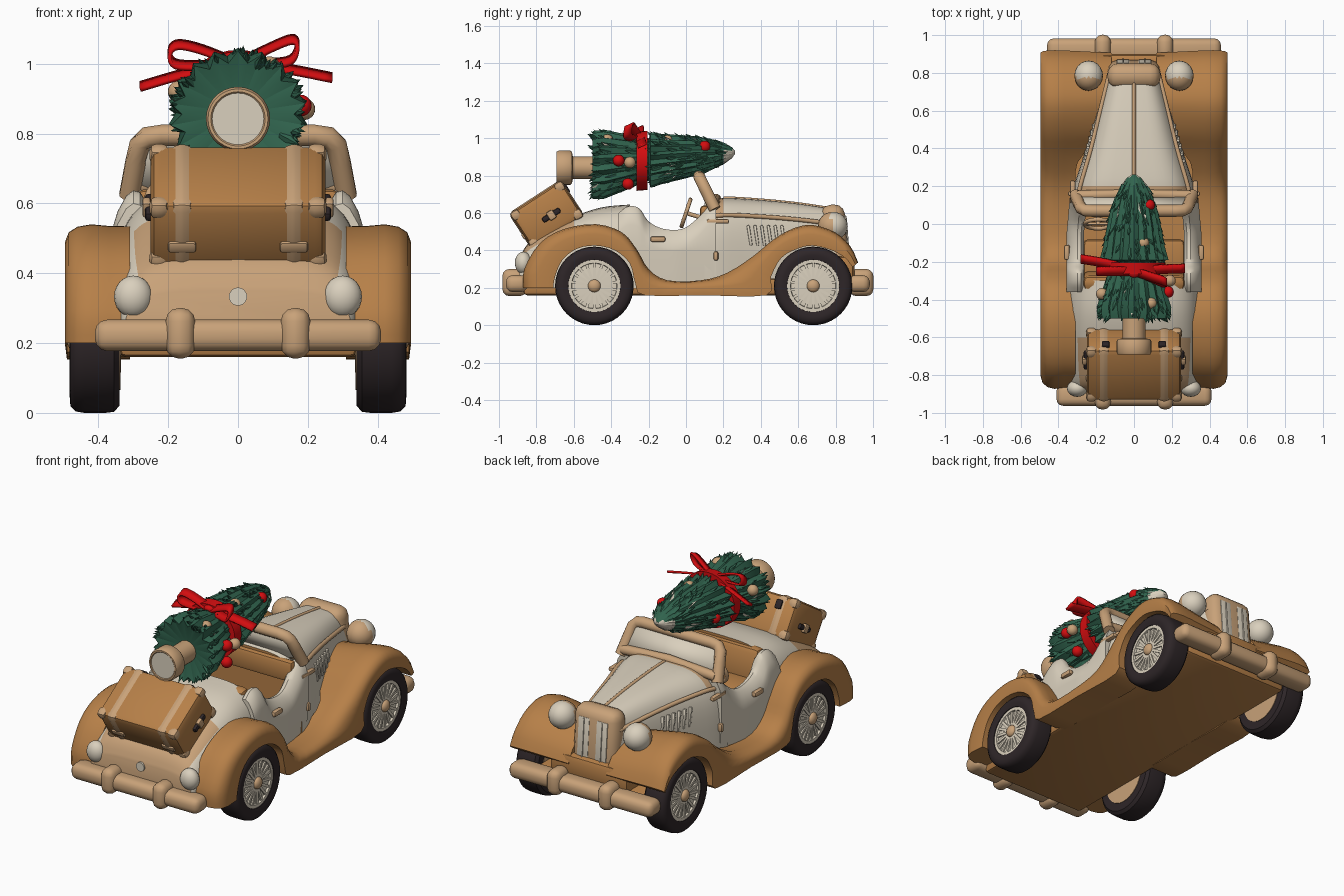
import bpy, bmesh, math, random
from mathutils import Matrix, Vector

if "Cube" in bpy.data.objects:
    bpy.data.objects.remove(bpy.data.objects["Cube"])
random.seed(4)

def material(name, r, g, b):
    m = bpy.data.materials.new(name)
    m.diffuse_color = (r, g, b, 1)
    m.use_nodes = True
    m.node_tree.nodes["Principled BSDF"].inputs["Base Color"].default_value = m.diffuse_color
    return m
BROWN = material("caramel brown", .47, .215, .065)
TAN = material("tan", .58, .36, .19)
CREAM = material("cream", .70, .63, .51)
DARK = material("tyre black", .027, .019, .021)
GREEN = material("fir green", .03, .125, .075)
RED = material("ribbon red", .65, .004, .005)

def finish(name, bm, mats, mirror=False, angle=40, rule=None, solid=0):
    mats = mats if isinstance(mats, list) else [mats]
    bmesh.ops.recalc_face_normals(bm, faces=bm.faces)
    if rule:
        for f in bm.faces:
            f.material_index = rule(f.calc_center_median(), f.normal)
    me = bpy.data.meshes.new(name)
    bm.to_mesh(me); bm.free()
    ob = bpy.data.objects.new(name, me)
    bpy.context.collection.objects.link(ob)
    for m in mats: me.materials.append(m)
    bpy.ops.object.select_all(action='DESELECT')
    ob.select_set(True)
    bpy.context.view_layer.objects.active = ob
    bpy.ops.object.shade_smooth_by_angle(angle=math.radians(angle))
    if mirror: ob.modifiers.new("mirror", 'MIRROR')
    if solid:
        s = ob.modifiers.new("solid", 'SOLIDIFY'); s.thickness = solid; s.offset = 0
    return ob

def box(name, loc, size, mat, bevel=.01, tilt=0, mirror=False, seg=2):
    bm = bmesh.new()
    bmesh.ops.create_cube(bm, size=1, matrix=Matrix.Diagonal((*size, 1)))
    if bevel:
        bmesh.ops.bevel(bm, geom=bm.edges[:], offset=bevel, segments=seg, profile=.5, affect='EDGES')
    bm.transform(Matrix.Translation(loc) @ Matrix.Rotation(tilt, 4, 'X'))
    return finish(name, bm, mat, mirror)

def ball(name, loc, size, mats, mirror=False, rule=None):
    bm = bmesh.new()
    bmesh.ops.create_uvsphere(bm, u_segments=20, v_segments=12, radius=1,
                              matrix=Matrix.Translation(loc) @ Matrix.Diagonal((*size, 1)))
    return finish(name, bm, mats, mirror, rule=rule)

def loft(name, rows, mats, closed=True, caps=True, **kw):
    bm = bmesh.new()
    vs = [[bm.verts.new(p) for p in r] for r in rows]
    n = len(rows[0])
    for a, b in zip(vs, vs[1:]):
        for i in range(n if closed else n - 1):
            j = (i + 1) % n
            bm.faces.new((a[i], a[j], b[j], b[i]))
    if caps and closed:
        bm.faces.new(vs[0]); bm.faces.new(vs[-1])
    return finish(name, bm, mats, **kw)

def smooth(pts, k=4):
    # Catmull-Rom refinement of a short control list
    P = [Vector(p) for p in pts]; out = []
    for i in range(len(P) - 1):
        a, b, c, d = P[max(i-1, 0)], P[i], P[i+1], P[min(i+2, len(P)-1)]
        for s in range(k):
            t = s / k
            out.append(.5*(2*b + (c-a)*t + (2*a-5*b+4*c-d)*t*t + (3*b-a-3*c+d)*t**3))
    return out + [P[-1]]

def tube(name, pts, r, mat, mirror=False, closed=False):
    P = [Vector(p) for p in pts]; rows = []; n = len(P)
    for i, p in enumerate(P):
        d = (P[(i+1) % n] - P[i-1]) if closed else (P[min(i+1, n-1)] - P[max(i-1, 0)])
        q = d.to_track_quat('Z', 'Y')
        rows.append([p + q @ Vector((r*math.cos(a*math.pi/5), r*math.sin(a*math.pi/5), 0)) for a in range(10)])
    if closed: rows.append(rows[0])
    return loft(name, rows, mat, caps=not closed, mirror=mirror)

def disc_x(name, prof, c, mat, n=40):
    # revolve an (x, radius) profile about an axle
    rows = [[(x, c[0] + r*math.cos(a*math.tau/n), c[1] + r*math.sin(a*math.tau/n)) for a in range(n)] for x, r in prof]
    return loft(name, rows, mat, mirror=True)

# Body shells: rounded sections along the car
def shell(name, stations, mats, rule=None, base=.2, p=.5):
    rows = []
    for y, w, top in smooth(stations):
        rows.append([(math.copysign(w*abs(math.cos(t))**p, math.cos(t)), y, base + (top-base)*max(math.sin(t), 0)**p)
                     for t in (i*math.pi/24 for i in range(25))])
    return loft(name, rows, mats, rule=rule)
shell("rear_body", [(-.89, .325, .35), (-.85, .34, .43), (-.75, .35, .50), (-.6, .355, .58), (-.45, .36, .63), (-.3, .355, .645)],
      [CREAM, TAN, BROWN], lambda c, n: 2 if n.y > .9 else int(abs(c.x) < .29 and c.y < -.6))
HOOD = [(.1, .34, .655), (.2, .32, .68), (.4, .255, .67), (.6, .20, .65), (.8, .145, .62)]
shell("hood", HOOD, [CREAM, TAN, BROWN], lambda c, n: 2 if n.y < -.9 else int(.14 < c.y < .2 and c.z > .56))

# Door panels with the cutaway top
prof = smooth([(-.36, .60, 0), (-.31, .635, 0), (-.25, .625, 0), (-.2, .555, 0), (-.12, .515, 0), (-.02, .515, 0),
               (.06, .57, 0), (.12, .635, 0), (.16, .65, 0)])
rows = []
for y, z, _ in prof:
    k = min(1, max(0, (y+.05)/.2)) * .018
    rows.append([(x - k, y, h) for x, h in ((.265, .2), (.265, z-.03), (.28, z-.005), (.30, z), (.32, z-.015), (.345, z-.06), (.357, z-.10), (.357, .40), (.345, .2))])
loft("door_panel", rows, CREAM, mirror=True)
box("door_handle", (.355, -.15, .46), (.03, .08, .03), TAN, mirror=True)
box("door_hinge", (.335, .16, .37), (.03, .025, .05), TAN, mirror=True)
box("door_hinge_upper", (.325, .17, .555), (.03, .12, .025), TAN, mirror=True)

# Fenders and running boards: top edge and bottom edge pairs (y, z, y, z)
F = smooth([Vector(v) for v in [
    (-.87, .20, -.71, .20), (-.865, .30, -.70, .26), (-.78, .44, -.66, .35), (-.65, .515, -.58, .41),
    (-.48, .54, -.48, .425), (-.34, .495, -.38, .40), (-.26, .40, -.30, .33), (-.2, .30, -.27, .22),
    (-.1, .24, -.22, .16), (.08, .24, .1, .16), (.22, .28, .43, .16), (.36, .37, .455, .26), (.47, .46, .51, .36),
    (.58, .52, .60, .41), (.68, .535, .68, .425), (.80, .495, .78, .40), (.88, .42, .85, .36), (.92, .335, .89, .31)]], 3)
rows = []
for a, b, c, d in F:
    k = max(0, min(1, (a-.3)/.25))
    xin = .31 - .19*k
    rows.append([(x, a+(c-a)*f, b+(d-b)*f) for x, f in
                 ((xin, .05+.4*k), (.37, .04), (.42, 0), (.46, .06), (.485, .2), (.496, .45), (.49, 1), (xin, 1))])
loft("fender", rows, BROWN, mirror=True)
box("underbody", (0, 0, .205), (.68, 1.74, .09), BROWN, .02)
box("front_apron", (0, .80, .30), (.5, .2, .14), BROWN, .03)

# Wheels
for nm, y in (("rear", -.49), ("front", .68)):
    c = (y, .21)
    disc_x(nm + "_tyre", [(.34, .14), (.34, .19), (.355, .207), (.38, .21), (.44, .21), (.465, .206), (.48, .19), (.482, .165), (.475, .14), (.44, .136)], c, DARK)
    disc_x(nm + "_wheel_disc", [(.40, .138), (.458, .138), (.460, .10), (.465, .03)], c, CREAM)
    disc_x(nm + "_rim", [(.45, .14), (.471, .14), (.471, .122), (.45, .118)], c, CREAM)
    disc_x(nm + "_wheel_back", [(.335, .06), (.337, .145), (.36, .145)], c, TAN)
    ball(nm + "_hub", (.468, *c), (.022, .034, .034), TAN, True)
    bm = bmesh.new()
    for i in range(18):
        m = Matrix.Translation((.462, *c)) @ Matrix.Rotation(i*math.tau/18, 4, 'X') @ Matrix.Translation((0, 0, .08))
        bmesh.ops.create_cube(bm, size=1, matrix=m @ Matrix.Diagonal((.012, .015, .10, 1)))
    finish(nm + "_spokes", bm, CREAM, True)

# Bumpers and lamps
for nm, y, w, s in (("rear", -.905, .41, -1), ("front", .925, .46, 1)):
    box(nm + "_bumper", (0, y, .222), (2*w, .115, .09), TAN, .035, seg=3)
    box(nm + "_overrider", (.165, y+.012*s, .228), (.085, .13, .145), TAN, .038, mirror=True, seg=3)
ball("tail_lamp", (.3, -.87, .333), (.055, .045, .06), CREAM, True)
bm = bmesh.new()
bmesh.ops.create_cone(bm, cap_ends=True, segments=24, radius1=.026, radius2=.026, depth=.02,
                      matrix=Matrix.Translation((0, -.888, .333)) @ Matrix.Rotation(math.pi/2, 4, 'X'))
finish("rear_badge", bm, CREAM)
ball("headlamp", (.24, .785, .53), (.076, .08, .076), [TAN, CREAM], True, lambda c, n: int(c.y > .775))

# Grille
box("grille_shell", (0, .795, .46), (.28, .13, .37), TAN, .055, .08, seg=3)
box("grille_panel", (.058, .857, .455), (.07, .012, .27), CREAM, .004, .08, True)
box("grille_slat", (.058, .863, .455), (.008, .012, .26), CREAM, .003, .08, True)

# Hood seams and louvres
tube("hood_centre_seam", [(0, y, t-.002) for y, w, t in smooth(HOOD)[4:]], .010, TAN)
tube("hood_side_seam", [(w*.89, y, .2+(t-.2)*.81) for y, w, t in smooth(HOOD)], .012, TAN, True)
for i in range(6):
    y = .34 + i*.036
    box("louvre_%d" % i, (.257-(y-.34)*.28, y, .48), (.03, .016, .11), CREAM, .005, .15, True)

# Windscreen
def ws(x, t): return (x, .155-.085*t, .62+.175*t)
half = [(.310, 0), (.292, .55), (.28, .85), (.258, .97), (.22, 1)]
tube("windscreen_frame", [ws(*h) for h in half] + [ws(-x, t) for x, t in half[::-1]], .032, TAN)
tube("windscreen_base", [(-.3, .15, .65), (0, .16, .675), (.3, .15, .65)], .028, TAN)
loft("windscreen_glass", [[ws(-.31, .05), ws(.31, .05)], [ws(-.28, .95), ws(.28, .95)]], CREAM, closed=False, solid=.03)

# Cockpit
box("cockpit_floor", (0, -.1, .3), (.58, .5, .14), BROWN, 0)
box("seat_cushion", (0, -.19, .41), (.54, .22, .12), BROWN, .03)
box("seat_back", (0, -.30, .53), (.54, .08, .2), BROWN, .03, .15)
box("dashboard", (0, .10, .58), (.58, .05, .12), BROWN, .02)
M = Matrix.Translation((-.19, 0, .6)) @ Matrix.Rotation(1.25, 4, 'X')
tube("steering_wheel", [M @ Vector((.07*math.cos(a*math.tau/24), .075*math.sin(a*math.tau/24), 0)) for a in range(24)], .011, TAN, closed=True)
tube("steering_column", [(-.19, 0, .6), (-.19, .1, .57)], .012, TAN)
box("steering_spoke", (-.19, 0, .6), (.13, .012, .016), TAN, .003, -.3)

# Suitcase, tilted on the tail
T = math.radians(33)
CASE = Matrix.Translation((0, -.745, .59)) @ Matrix.Rotation(T, 4, 'X')
def case(name, loc, size, mat, bevel=.01, mirror=False):
    box(name, CASE @ Vector(loc), size, mat, bevel, T, mirror)
case("suitcase", (0, 0, 0), (.50, .325, .225), BROWN, .03)
case("suitcase_strap", (.16, 0, 0), (.07, .337, .237), TAN, .03, True)
case("suitcase_buckle", (.16, -.163, -.03), (.08, .02, .035), TAN, .008, True)
case("suitcase_handle", (.252, .02, -.015), (.03, .11, .03), DARK, .01, True)
case("suitcase_handle_mount", (.262, .02, -.015), (.024, .04, .05), TAN, .008, True)
case("suitcase_clasp", (.15, .165, .06), (.04, .02, .05), DARK, .006, True)
for i, (a, b) in enumerate(((-1, -1), (-1, 1), (1, -1), (1, 1))):
    case("suitcase_corner_%d" % i, (.226, a*.139, b*.088), (.056, .056, .056), TAN, .02, True)

# Fir tree lying along the car: a lower and a fuller upper tier
def axis(y): return .855 + .09*(y+.5)
def wide(y): return 1.08 if y < -.195 else 1.25
def around(y, r, n, jit=0):
    return [(wide(y)*rr*math.cos(a), y, axis(y)+rr*math.sin(a)) for a, rr in
            ((i*math.tau/n, r*(1+(jit if i % 2 else -jit))) for i in range(n))]
TREE = [(-.47, .05, 0), (-.50, .165, .1), (-.44, .175, .06), (-.33, .145, .05), (-.25, .12, .03), (-.20, .105, .02),
        (-.19, .135, .1), (-.12, .125, .06), (-.02, .112, .05), (.06, .098, .06), (.13, .08, .06), (.2, .057, .03), (.245, .03, 0), (.262, .008, 0)]
loft("fir_tree", [around(y, r, 36, j) for y, r, j in TREE], [GREEN, CREAM], angle=25, rule=lambda c, n: int(c.y > .21 and c.z < axis(c.y)+.015))
bm = bmesh.new()
for i in range(330):
    k = random.random()
    y = -.5 + .68*k**1.3
    r = next(r0+(r1-r0)*(y-y0)/(y1-y0) for (y0, r0, _), (y1, r1, _) in zip(TREE[1:], TREE[2:]) if y0 <= y <= y1)
    a = random.uniform(0, math.tau)
    d = Vector((math.cos(a), -random.uniform(.8, 1.8), math.sin(a)))
    p = Vector((wide(y)*.97*r*math.cos(a), y, axis(y)+.97*r*math.sin(a)))
    bmesh.ops.create_cone(bm, segments=5, radius1=.02, radius2=0, depth=.07,
                          matrix=Matrix.Translation(p) @ d.to_track_quat('Z', 'Y').to_matrix().to_4x4())
finish("fir_needles", bm, [GREEN, CREAM], angle=20, rule=lambda c, n: int(random.random() < .04))
loft("trunk", [[(r*math.cos(a*math.tau/28), y, .842+r*math.sin(a*math.tau/28)) for a in range(28)] for y, r in
               ((-.688, .01), (-.688, .074), (-.692, .078), (-.692, .086), (-.68, .092), (-.62, .092), (-.61, .085), (-.605, .06), (-.45, .06))],
     [TAN, CREAM], rule=lambda c, n: int(c.y < -.687 and math.hypot(c.x, c.z-.842) < .07))

# Ribbon band and bow
def ribbon(name, pts, w=.05, side=(0, 1, 0)):
    s = Vector(side).normalized()*w/2
    loft(name, [[p-s, p+s] for p in smooth(pts, 4)], RED, closed=False, solid=.012)
loft("ribbon_band", [[(math.cos(a*math.tau/36)*r*1.05, y, axis(y)+r*math.sin(a*math.tau/36)) for a in range(36)]
                     for y, r in ((-.265, .13), (-.265, .158), (-.205, .158), (-.205, .12))], RED)
Y, S = -.25, (0, 1, .45)
ribbon("bow_loop_left", [(0, Y, 1.0), (-.1, Y, 1.04), (-.17, Y, 1.055), (-.195, Y, 1.035), (-.18, Y, 1.0), (-.1, Y, .995), (0, Y, 1.0)], side=S)
ribbon("bow_loop_right", [(0, Y, 1.0), (.09, Y-.03, 1.045), (.155, Y-.05, 1.07), (.17, Y-.06, 1.05), (.15, Y-.06, 1.01), (.08, Y-.03, 1.0), (0, Y, 1.0)], side=S)
ribbon("bow_tail_left", [(0, Y, 1.0), (-.14, -.21, .975), (-.28, -.185, .935)], side=S)
ribbon("bow_tail_right", [(0, Y, 1.0), (.14, -.24, .985), (.27, -.235, .96)], side=S)
ball("bow_knot", (0, Y, 1.01), (.035, .035, .022), RED)

# Baubles
for i, (x, y, z, m) in enumerate([(.18, -.36, .88, RED), (.145, -.31, .755, RED), (.08, .1, .955, RED), (.09, -.42, .99, TAN),
                                  (.05, -.1, .985, TAN), (-.17, -.37, .92, TAN), (-.13, -.08, .86, RED), (.19, -.30, .87, TAN), (.08, -.42, .985, RED)]):
    ball("bauble_%d" % i, (x, y, z), (.031,)*3, m)
